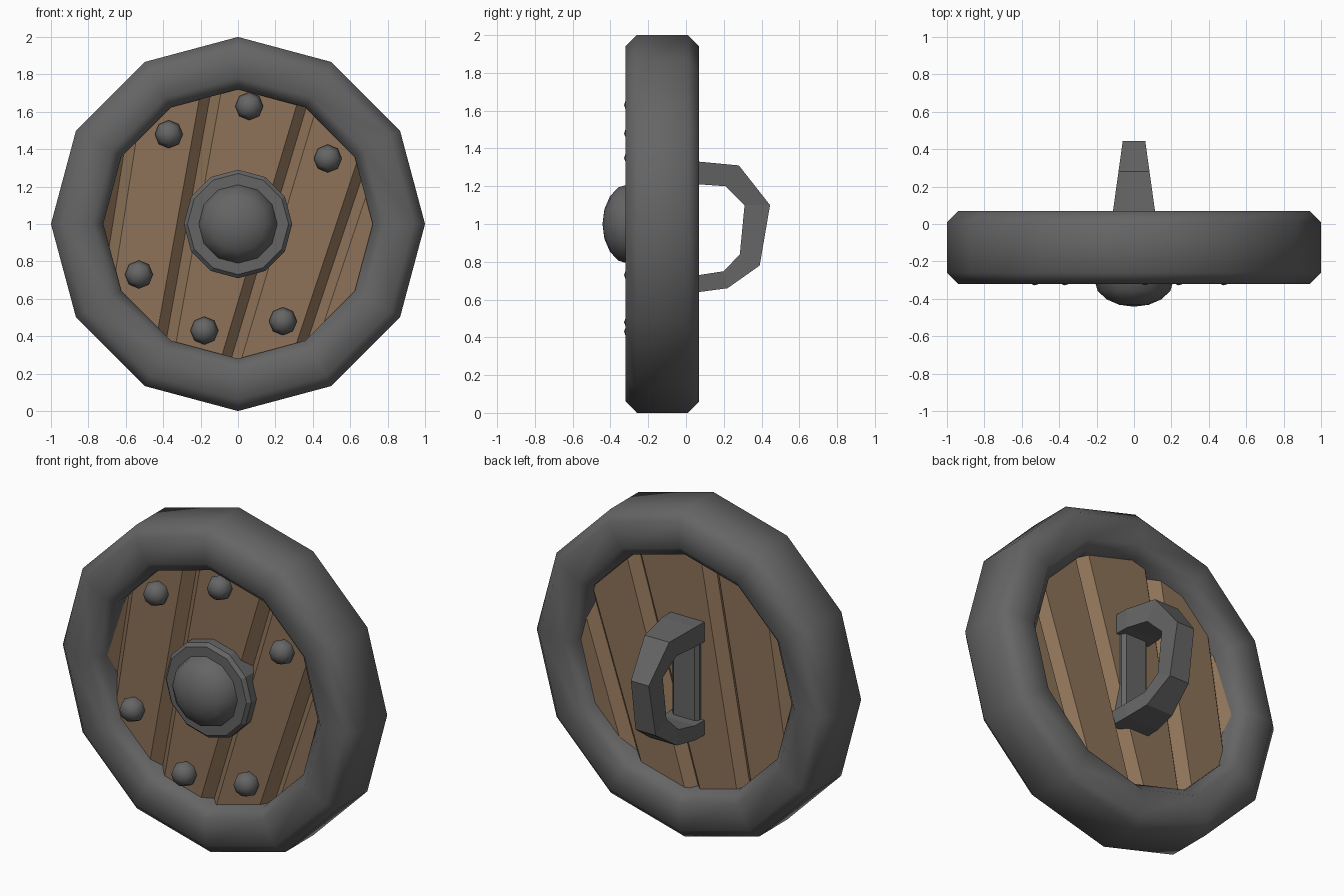
import bpy, bmesh, math
from mathutils import Vector

if "Cube" in bpy.data.objects:
    bpy.data.objects.remove(bpy.data.objects["Cube"])


def material(name, rgb):
    m = bpy.data.materials.new(name)
    m.diffuse_color = (*rgb, 1)
    m.use_nodes = True
    m.node_tree.nodes["Principled BSDF"].inputs["Base Color"].default_value = m.diffuse_color
    return m


IRON = material("dark_iron", (0.13, 0.13, 0.13))
WOOD = material("brown_wood", (0.27, 0.17, 0.098))


def finish(name, bm, mat, smooth=None):
    bmesh.ops.recalc_face_normals(bm, faces=bm.faces)
    me = bpy.data.meshes.new(name)
    bm.to_mesh(me)
    bm.free()
    me.materials.append(mat)
    ob = bpy.data.objects.new(name, me)
    bpy.context.collection.objects.link(ob)
    if smooth:
        bpy.ops.object.select_all(action='DESELECT')
        ob.select_set(True)
        bpy.context.view_layer.objects.active = ob
        bpy.ops.object.shade_smooth_by_angle(angle=math.radians(smooth))
    return ob


def lathe(name, profile, mat, n=12, center=(0, 0, 1), closed=False, smooth=None):
    """Spin (radius, y) points around the y axis."""
    bm = bmesh.new()
    cx, cy, cz = center
    rings = []
    for r, y in profile:
        if r < 1e-5:
            rings.append([bm.verts.new((cx, cy + y, cz))] * n)
        else:
            rings.append([bm.verts.new((cx + r * math.cos(2 * math.pi * i / n), cy + y,
                                        cz + r * math.sin(2 * math.pi * i / n))) for i in range(n)])
    pairs = list(zip(rings, rings[1:])) + ([(rings[-1], rings[0])] if closed else [])
    for a, b in pairs:
        for i in range(n):
            j = (i + 1) % n
            bm.faces.new(list(dict.fromkeys((a[i], a[j], b[j], b[i]))))
    return finish(name, bm, mat, smooth)


# Bevelled iron rim
lathe("rim", [(1, -0.26), (0.94, -0.32), (0.78, -0.32), (0.72, -0.26),
              (0.72, 0.01), (0.78, 0.07), (0.94, 0.07), (1, 0.01)],
      IRON, closed=True, smooth=50)

# Slanted planks: chamfered prisms between seam lines, trimmed to a 12-gon
seams = [((-1.0, 1.5), (-1.1, 0.5)), ((-0.61, 1.38), (-0.69, 0.87)),
         ((-0.15, 1.68), (-0.38, 0.40)), ((0.37, 1.64), (-0.03, 0.30)),
         ((0.67, 1.27), (0.37, 0.37)), ((1.2, 1.5), (0.9, 0.5))]


def seam_x(seam, z):
    (x1, z1), (x0, z0) = seam
    return x0 + (x1 - x0) * (z - z0) / (z1 - z0)


FRONT, BACK, CH = -0.235, -0.015, 0.055
for k in range(5):
    bm = bmesh.new()
    ends = []
    for z in (0.0, 2.0):
        a, b = seam_x(seams[k], z), seam_x(seams[k + 1], z)
        sec = [(a + CH, FRONT), (b - CH, FRONT), (b, FRONT + CH),
               (b, BACK - CH), (b - CH, BACK), (a + CH, BACK),
               (a, BACK - CH), (a, FRONT + CH)]
        ends.append([bm.verts.new((x, y, z)) for x, y in sec])
    for i in range(8):
        j = (i + 1) % 8
        bm.faces.new((ends[0][i], ends[0][j], ends[1][j], ends[1][i]))
    for e in ends:
        bm.faces.new(e)
    for i in range(12):
        t = math.radians(30 * i + 15)
        d = Vector((math.cos(t), 0, math.sin(t)))
        cut = bmesh.ops.bisect_plane(bm, geom=bm.verts[:] + bm.edges[:] + bm.faces[:],
                                     plane_co=Vector((0, 0, 1)) + d * 0.8,
                                     plane_no=d, clear_outer=True)
        edges = [g for g in cut["geom_cut"] if isinstance(g, bmesh.types.BMEdge)]
        if edges:
            bmesh.ops.holes_fill(bm, edges=edges, sides=0)
    finish("plank_%d" % (k + 1), bm, WOOD)

# Centre boss: bevelled collar and dome
lathe("boss_collar", [(0, -0.15), (0.29, -0.15), (0.29, -0.285), (0.27, -0.305), (0, -0.305)], IRON)
dome = [(0.21 * math.cos(a), -0.305 - 0.137 * math.sin(a))
        for a in [math.radians(d) for d in (0, 22, 45, 68)]] + [(0, -0.442)]
lathe("boss_dome", dome, IRON, smooth=50)

# Rivets around the planks
rivets = [(0.06, 1.63), (-0.37, 1.48), (0.48, 1.35), (-0.53, 0.73), (-0.18, 0.43), (0.24, 0.48)]
for k, (x, z) in enumerate(rivets):
    lathe("rivet_%d" % (k + 1), [(0.06, 0.03), (0.075, -0.02), (0.055, -0.065), (0, -0.085)],
          IRON, n=8, center=(x, -0.243, z), smooth=50)

# Grip loop at the back: side outline (y, z), narrowing away from the planks
outer = [(-0.06, 1.33), (0.07, 1.33), (0.28, 1.31), (0.445, 1.10), (0.39, 0.78), (0.22, 0.66),
         (0.07, 0.64), (-0.06, 0.64)]
inner = [(-0.06, 1.21), (0.07, 1.21), (0.21, 1.20), (0.31, 1.10), (0.285, 0.84), (0.2, 0.75),
         (0.07, 0.73), (-0.06, 0.73)]
bm = bmesh.new()
rows = []
for (oy, oz), (iy, iz) in zip(outer, inner):
    def half(y):
        return 0.115 - 0.055 * max(0, y - 0.05) / 0.395
    rows.append([bm.verts.new(p) for p in ((-half(oy), oy, oz), (half(oy), oy, oz),
                                           (half(oy), iy, iz), (-half(oy), iy, iz))])
for a, b in zip(rows, rows[1:]):
    for i in range(4):
        j = (i + 1) % 4
        bm.faces.new((a[i], a[j], b[j], b[i]))
bm.faces.new(rows[0])
bm.faces.new(rows[-1])
finish("grip", bm, IRON)

# Chamfered backing bar between the grip ends
bm = bmesh.new()
bar = [(-0.09, -0.05), (-0.09, 0.0), (-0.07, 0.02), (0.07, 0.02), (0.09, 0.0), (0.09, -0.05)]
lo, hi = [[bm.verts.new((x, y, z)) for x, y in bar] for z in (0.68, 1.28)]
for i in range(6):
    j = (i + 1) % 6
    bm.faces.new((lo[i], lo[j], hi[j], hi[i]))
bm.faces.new(lo)
bm.faces.new(hi)
finish("grip_backing_bar", bm, IRON)
